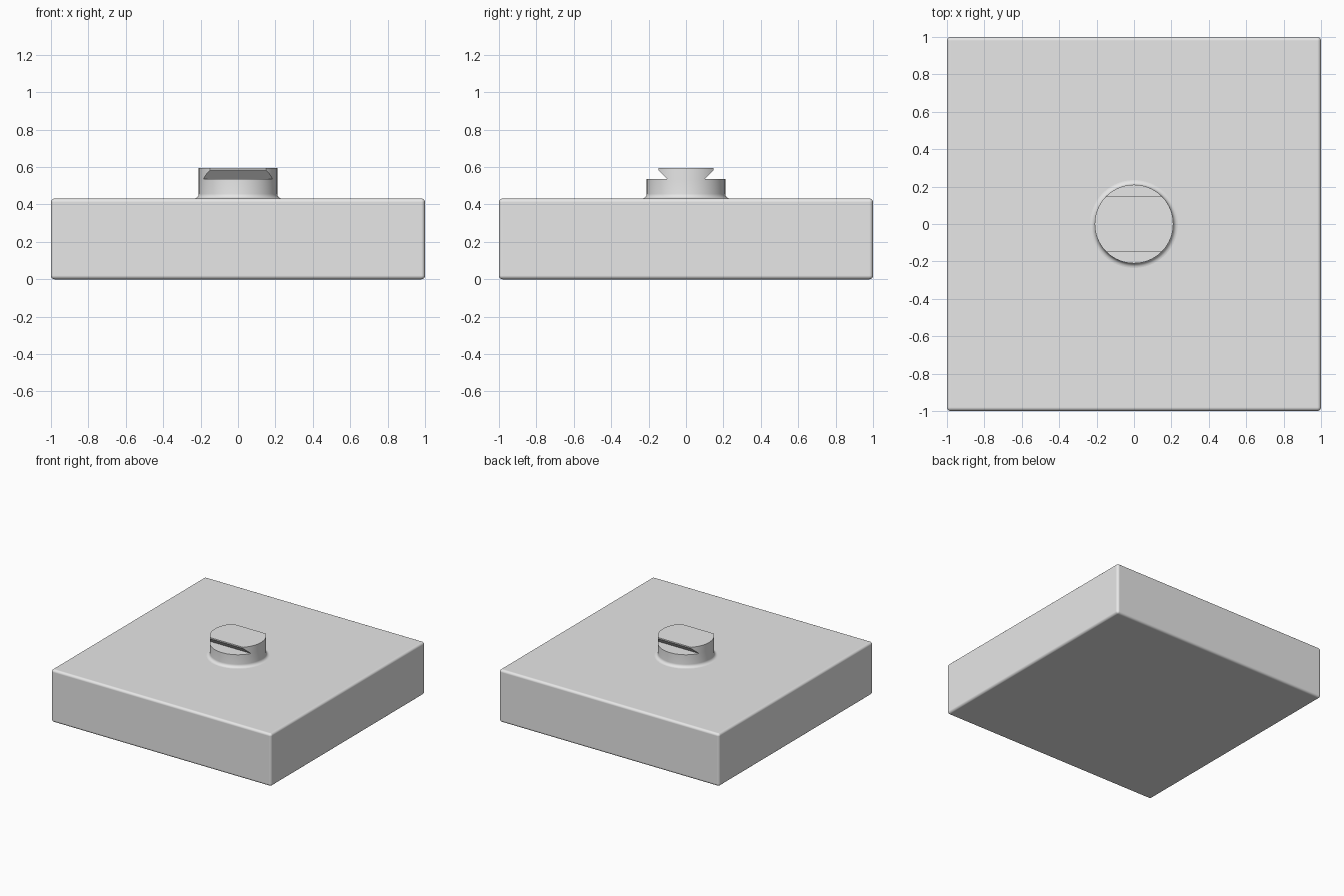
import bpy, bmesh, math
from mathutils import Matrix

cube = bpy.data.objects.get("Cube")
if cube:
    bpy.data.objects.remove(cube, do_unlink=True)

grey = bpy.data.materials.new("light_grey")
grey.use_nodes = True
grey.diffuse_color = (0.8, 0.8, 0.8, 1)
grey.node_tree.nodes["Principled BSDF"].inputs["Base Color"].default_value = (0.8, 0.8, 0.8, 1)

BASE_TOP, SHOULDER, TOP = 0.432, 0.535, 0.595
RADIUS, FILLET, SEGMENTS = 0.21, 0.025, 96


def add_object(name, bm):
    bmesh.ops.recalc_face_normals(bm, faces=bm.faces)
    mesh = bpy.data.meshes.new(name)
    bm.to_mesh(mesh)
    bm.free()
    mesh.materials.append(grey)
    obj = bpy.data.objects.new(name, mesh)
    bpy.context.collection.objects.link(obj)
    return obj


def smooth_by_angle(obj):
    bpy.ops.object.select_all(action='DESELECT')
    obj.select_set(True)
    bpy.context.view_layer.objects.active = obj
    bpy.ops.object.shade_smooth_by_angle(angle=math.radians(30))


# Square base block with rounded edges
bm = bmesh.new()
bmesh.ops.create_cube(bm, size=1, matrix=Matrix.Translation((0, 0, BASE_TOP / 2))
                      @ Matrix.Diagonal((2, 2, BASE_TOP, 1)))
base = add_object("base_block", bm)
base.data.shade_smooth()
bevel = base.modifiers.new("rounded_edges", 'BEVEL')
bevel.width = 0.02
bevel.segments = 5
bevel.harden_normals = True

# Round post: a concave fillet at the foot, then a straight wall and flat shoulder
profile = []
for i in range(7):
    a = math.pi / 2 * i / 6
    profile.append((RADIUS + FILLET * (1 - math.sin(a)), BASE_TOP + FILLET * (1 - math.cos(a))))
profile.append((RADIUS, SHOULDER))
bm = bmesh.new()
rings = []
for r, z in profile:
    ring = []
    for k in range(SEGMENTS):
        t = 2 * math.pi * k / SEGMENTS
        ring.append(bm.verts.new((r * math.cos(t), r * math.sin(t), z)))
    rings.append(ring)
for low, high in zip(rings, rings[1:]):
    for k in range(SEGMENTS):
        n = (k + 1) % SEGMENTS
        bm.faces.new((low[k], low[n], high[n], high[k]))
bm.faces.new(rings[-1])
smooth_by_angle(add_object("round_post", bm))

# Dovetail key: a disc trimmed by upright lips and undercut slopes
bottom = SHOULDER - 0.004
bm = bmesh.new()
bmesh.ops.create_cone(bm, cap_ends=True, segments=SEGMENTS, radius1=RADIUS, radius2=RADIUS,
                      depth=TOP - bottom,
                      matrix=Matrix.Translation((0, 0, (TOP + bottom) / 2)))
for side in (-1, 1):
    for normal in ((0, side, 0), (0, side, -1)):
        cut = bmesh.ops.bisect_plane(bm, geom=bm.verts[:] + bm.edges[:] + bm.faces[:],
                                     plane_co=(0, side * 0.148, TOP - 0.01),
                                     plane_no=normal, clear_outer=True)
        edges = [e for e in cut["geom_cut"] if isinstance(e, bmesh.types.BMEdge)]
        bmesh.ops.holes_fill(bm, edges=edges, sides=0)
smooth_by_angle(add_object("dovetail_key", bm))
